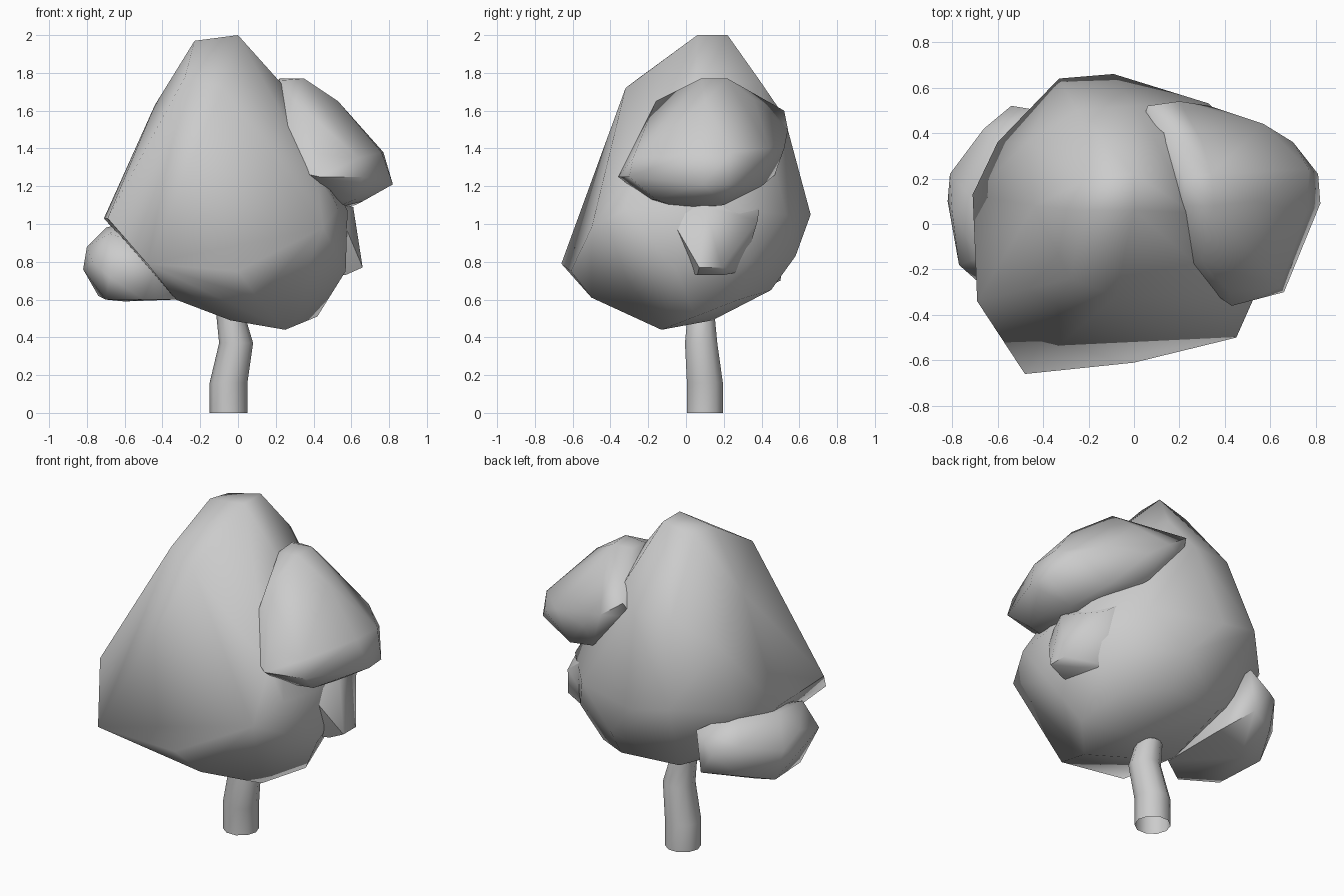
import bpy, bmesh, math


def finish(name, bm, angle):
    bmesh.ops.recalc_face_normals(bm, faces=bm.faces[:])
    me = bpy.data.meshes.new(name)
    bm.to_mesh(me)
    bm.free()
    ob = bpy.data.objects.new(name, me)
    bpy.context.collection.objects.link(ob)
    bpy.ops.object.select_all(action='DESELECT')
    ob.select_set(True)
    bpy.context.view_layer.objects.active = ob
    bpy.ops.object.shade_smooth_by_angle(angle=math.radians(angle))
    return ob


def lump(name, points, angle=60):
    """Faceted foliage mass: the hull of a few corner points."""
    bm = bmesh.new()
    for p in points:
        bm.verts.new(p)
    bmesh.ops.convex_hull(bm, input=bm.verts[:])
    loose = [v for v in bm.verts if not v.link_faces]
    bmesh.ops.delete(bm, geom=loose, context='VERTS')
    return finish(name, bm, angle)


def tube(name, path, sides=10):
    """Bent open trunk from rings of (x, y, z, radius)."""
    bm = bmesh.new()
    rings = []
    for x, y, z, r in path:
        rings.append([bm.verts.new((x + r * math.cos(t), y + r * math.sin(t), z))
                      for t in (2 * math.pi * i / sides for i in range(sides))])
    for a, b in zip(rings, rings[1:]):
        for i in range(sides):
            j = (i + 1) % sides
            bm.faces.new((a[i], a[j], b[j], b[i]))
    return finish(name, bm, 60)


# Trunk
tube("trunk", [(-.05, .1, 0, .1), (-.05, .1, .16, .1), (-.01, .08, .37, .09),
               (-.04, .08, .52, .075)])

# Main crown
lump("main_crown", [
    # peak
    (-.23, .06, 1.97), (0, .06, 2.0), (0, .22, 2.0), (-.2, .2, 1.96),
    # upper shoulders
    (-.28, -.24, 1.78), (-.08, -.32, 1.72), (.26, .05, 1.71), (-.44, .08, 1.63),
    (.08, .39, 1.76), (-.25, .5, 1.57), (.0, .52, 1.57), (.22, .42, 1.5),
    (.33, -.1, 1.5), (-.47, .36, 1.42),
    # widest band
    (-.69, -.34, 1.03), (-.71, .13, 1.03), (-.6, .36, 1.05), (-.33, .64, 1.1),
    (-.09, .66, 1.05), (.33, .53, 1.05), (.55, .28, 1.08), (.42, -.3, 1.25),
    (.53, -.32, 1.08), (.58, -.05, 1.07),
    # lower front rim
    (-.48, -.66, .79), (0, -.61, .75), (.1, -.5, .61), (.45, -.5, .98),
    # underside
    (.57, -.05, .75), (.42, .05, .51), (.25, -.13, .44), (-.04, -.05, .49),
    (-.33, -.05, .6), (.12, .45, .65), (.1, .58, .83), (-.25, .42, .66),
    (.48, .33, .8), (.1, .14, .49), (.36, .28, .6),
])

# Small nose on the right flank
lump("right_nose", [
    (.61, .1, 1.09), (.66, .07, .77), (.66, .19, .77), (.57, .06, .73),
    (.57, .2, .73), (.55, -.08, 1.03), (.53, .38, 1.02), (.3, -.1, 1.2),
    (.3, .4, 1.2), (.4, .0, .75), (.4, .3, .75),
])

# Upper right foliage lump
lump("upper_right_lump", [
    (.22, .08, 1.76), (.35, .08, 1.77), (.34, .22, 1.77), (.22, .2, 1.77),
    (.53, .1, 1.65), (.3, -.16, 1.65), (.3, .36, 1.66), (.76, .05, 1.38),
    (.77, .24, 1.38), (.82, .09, 1.21), (.81, .22, 1.21), (.64, -.28, 1.35),
    (.66, -.3, 1.25), (.43, -.36, 1.25), (.42, -.3, 1.37), (.66, .02, 1.12),
    (.5, -.03, 1.08), (.45, -.2, 1.13), (.62, -.16, 1.13), (.62, .2, 1.1),
    (.7, .36, 1.33), (.57, .44, 1.4), (.5, .4, 1.2), (.33, .52, 1.4),
    (.2, .54, 1.5), (.06, .52, 1.6), (.04, .46, 1.5), (.3, .47, 1.26),
    (.2, -.2, 1.3),
])

# Lower left foliage lump
lump("lower_left_lump", [
    (-.82, .1, .76), (-.81, .22, .82), (-.8, .05, .88), (-.77, -.18, .8),
    (-.68, -.26, .72), (-.7, -.1, .6), (-.74, .2, .62), (-.6, .2, .59),
    (-.5, -.22, .6), (-.7, .1, .98), (-.68, -.15, .95), (-.56, .3, 1.02),
    (-.66, .42, .88), (-.54, .52, .84), (-.45, .5, .7), (-.64, .4, .69),
    (-.34, .3, .61), (-.42, .5, .95), (-.33, -.1, .6), (-.4, -.2, .85),
])
